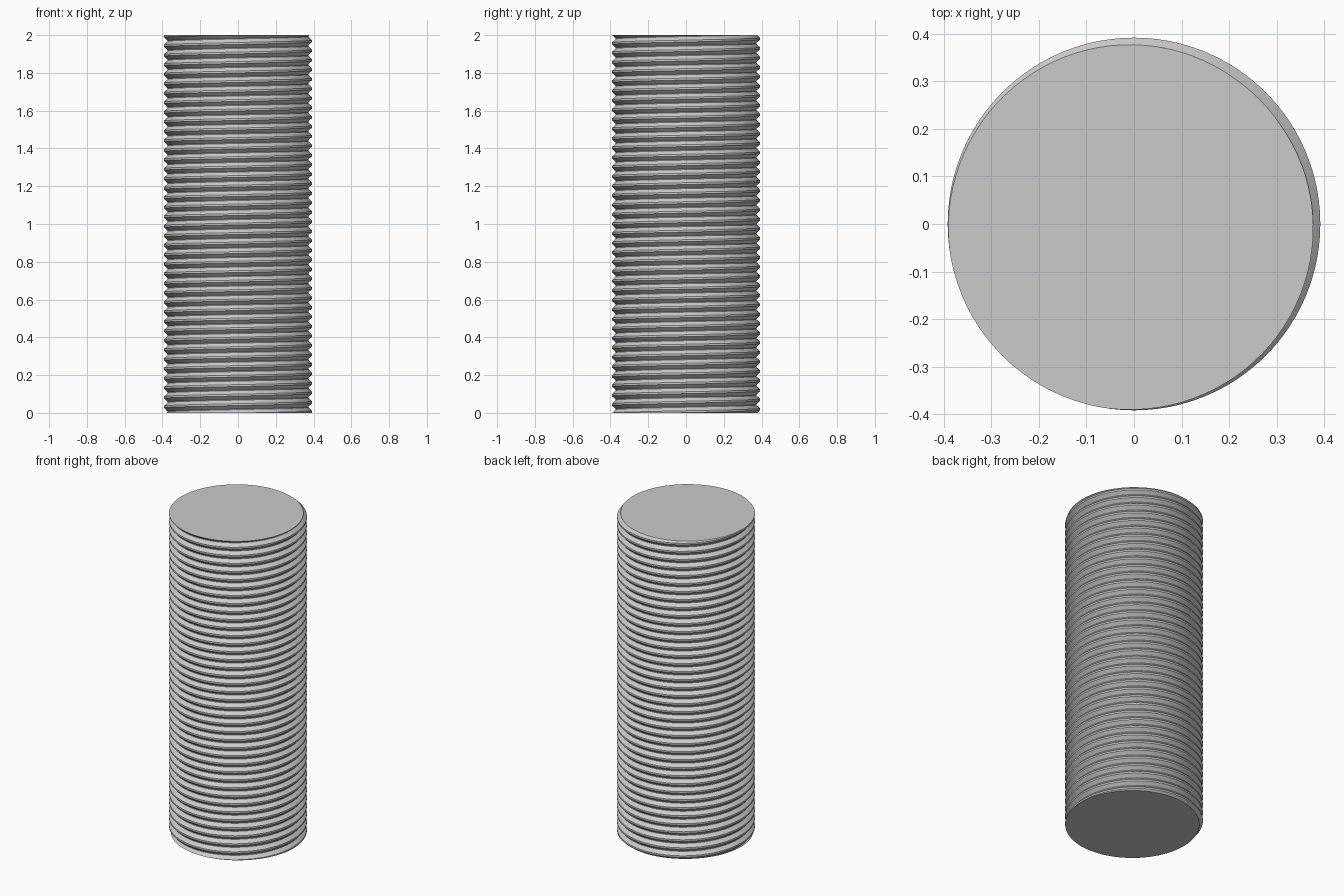
import bpy, bmesh, math

cube = bpy.data.objects.get("Cube")
if cube:
    bpy.data.objects.remove(cube, do_unlink=True)

HEIGHT = 2.0
PITCH = HEIGHT / 39.75
CREST, ROOT = 0.392, 0.372
STEPS = 96          # sides per turn
TURNS = 44          # extra turns are trimmed off at both ends

# One thread tooth: (offset along the pitch, radius)
tooth = [(-0.1, CREST), (0.1, CREST), (0.47, ROOT), (0.53, ROOT)]

steel = bpy.data.materials.new("grey_steel")
steel.use_nodes = True
colour = (0.6, 0.6, 0.6, 1)
steel.diffuse_color = colour
steel.node_tree.nodes["Principled BSDF"].inputs["Base Color"].default_value = colour

# Sweep the tooth along a right-handed helix
bm = bmesh.new()
rows = []
for i in range(STEPS * TURNS + 1):
    angle = math.tau * i / STEPS
    rise = i / STEPS - 0.625 - (TURNS - 2)
    rows.append([bm.verts.new((r * math.cos(angle), r * math.sin(angle),
                               HEIGHT + PITCH * (rise + off))) for off, r in tooth])
for i in range(STEPS * TURNS):
    a, b = list(rows[i]), list(rows[i + 1])
    if i + 1 + STEPS < len(rows):       # join to the next turn up
        a.append(rows[i + STEPS][0])
        b.append(rows[i + 1 + STEPS][0])
    for j in range(len(a) - 1):
        bm.faces.new((a[j], b[j], b[j + 1], a[j + 1]))

# Trim both ends flat and cap them
for z, direction in ((0, -1), (HEIGHT, 1)):
    bmesh.ops.bisect_plane(bm, geom=bm.verts[:] + bm.edges[:] + bm.faces[:], dist=1e-6,
                           plane_co=(0, 0, z), plane_no=(0, 0, direction),
                           clear_outer=True)
    rim = [e for e in bm.edges if e.is_boundary
           and all(abs(v.co.z - z) < 1e-4 for v in e.verts)]
    bmesh.ops.edgeloop_fill(bm, edges=rim)
bmesh.ops.recalc_face_normals(bm, faces=bm.faces[:])

mesh = bpy.data.meshes.new("threaded_rod")
bm.to_mesh(mesh)
bm.free()
mesh.materials.append(steel)
rod = bpy.data.objects.new("threaded_rod", mesh)
bpy.context.collection.objects.link(rod)

# Smooth around the thread, sharp at its edges
bpy.ops.object.select_all(action='DESELECT')
rod.select_set(True)
bpy.context.view_layer.objects.active = rod
bpy.ops.object.shade_smooth_by_angle(angle=math.radians(30))
